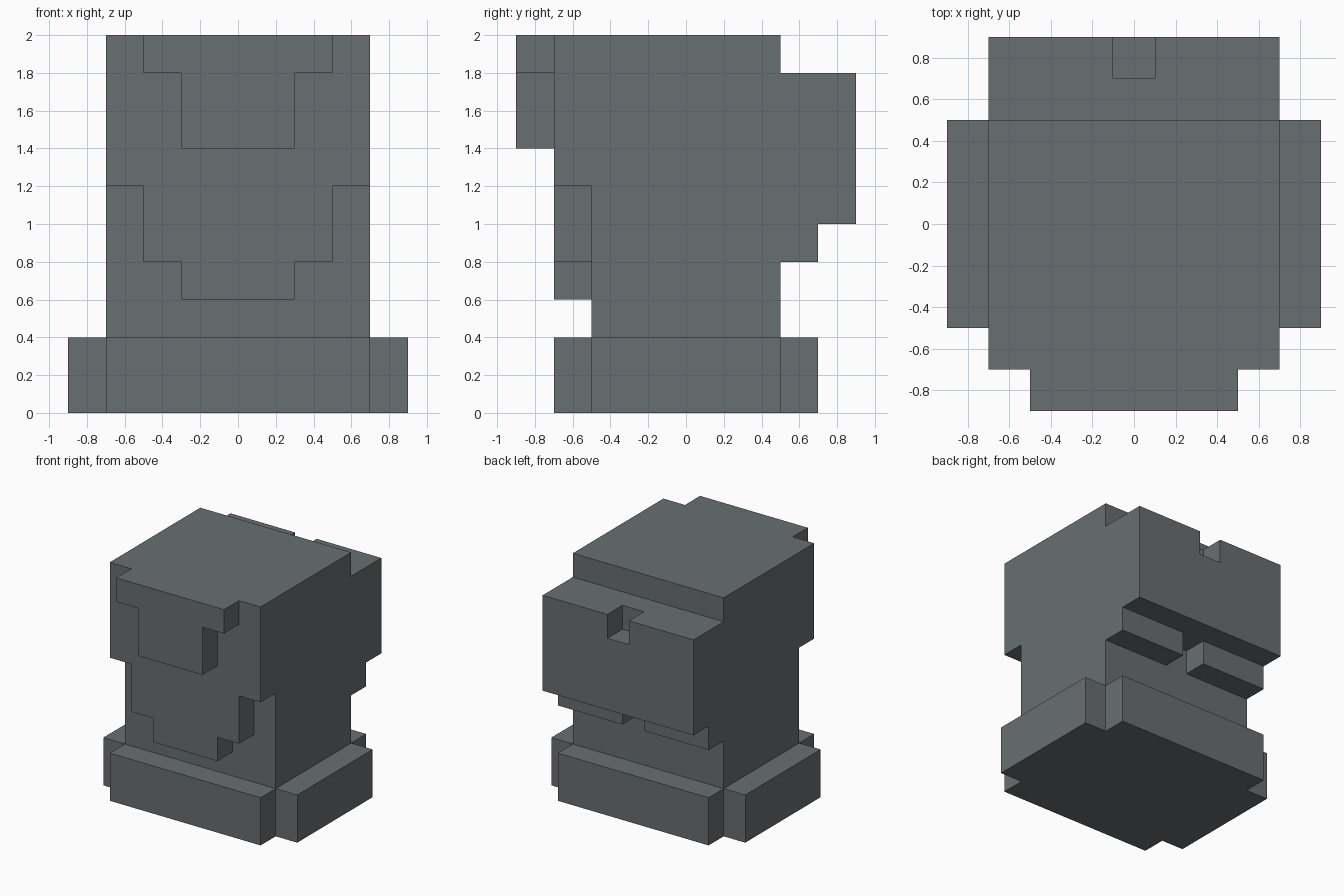
import bpy, bmesh
from mathutils import Vector

if "Cube" in bpy.data.objects:
    bpy.data.objects.remove(bpy.data.objects["Cube"])

U = 0.2  # block size
OFF = Vector((-0.9, -0.9, 0.0))

stone = bpy.data.materials.new("slate_grey")
stone.diffuse_color = (0.14, 0.156, 0.165, 1)
stone.use_nodes = True
stone.node_tree.nodes["Principled BSDF"].inputs["Base Color"].default_value = stone.diffuse_color


def blocks(x0, x1, y0, y1, z0, z1):
    """Set of grid cells filling a box given in world units."""
    i = lambda v, o: round((v - o) / U)
    return {(x, y, z)
            for x in range(i(x0, -0.9), i(x1, -0.9))
            for y in range(i(y0, -0.9), i(y1, -0.9))
            for z in range(i(z0, 0), i(z1, 0))}


def skin(name, cells, solid):
    """Outer faces of the cells, flat areas merged, open where parts join."""
    bm = bmesh.new()
    for c in cells:
        for axis in range(3):
            for side in (0, 1):
                n = list(c)
                n[axis] += 2 * side - 1
                if tuple(n) in solid:
                    continue
                a, b = (axis + 1) % 3, (axis + 2) % 3
                quad = []
                for da, db in ((0, 0), (1, 0), (1, 1), (0, 1)):
                    p = Vector(c)
                    p[axis] += side
                    p[a] += da
                    p[b] += db
                    quad.append(bm.verts.new(p * U + OFF))
                bm.faces.new(quad if side else quad[::-1])
    bmesh.ops.remove_doubles(bm, verts=bm.verts, dist=0.001)
    bmesh.ops.dissolve_limit(bm, angle_limit=0.01, verts=bm.verts, edges=bm.edges)
    me = bpy.data.meshes.new(name)
    bm.to_mesh(me)
    bm.free()
    me.materials.append(stone)
    bpy.context.collection.objects.link(bpy.data.objects.new(name, me))


# Cross-shaped plinth
plinth = blocks(-0.9, 0.9, -0.5, 0.5, 0, 0.4) | blocks(-0.7, 0.7, -0.7, 0.7, 0, 0.4)

# Neck and skull
head = blocks(-0.7, 0.7, -0.5, 0.5, 0.4, 2.0)
# Face slab
head |= blocks(-0.7, 0.7, -0.7, -0.5, 1.2, 2.0)
# Stepped chin
head |= blocks(-0.5, 0.5, -0.7, -0.5, 0.8, 1.2) | blocks(-0.3, 0.3, -0.7, -0.5, 0.6, 0.8)
# Brow and nose
head |= blocks(-0.5, 0.5, -0.9, -0.7, 1.8, 2.0) | blocks(-0.3, 0.3, -0.9, -0.7, 1.4, 1.8)
# Back of the head, with a lower step
head |= blocks(-0.7, 0.7, 0.5, 0.9, 1.0, 1.8) | blocks(-0.7, 0.7, 0.5, 0.7, 0.8, 1.0)
# Notches in the upper edge and the lower step
head -= blocks(-0.1, 0.1, 0.7, 0.9, 1.6, 1.8) | blocks(-0.1, 0.1, 0.5, 0.7, 0.8, 1.0)

skin("plinth", plinth, plinth | head)
skin("stone_head", head, plinth | head)
